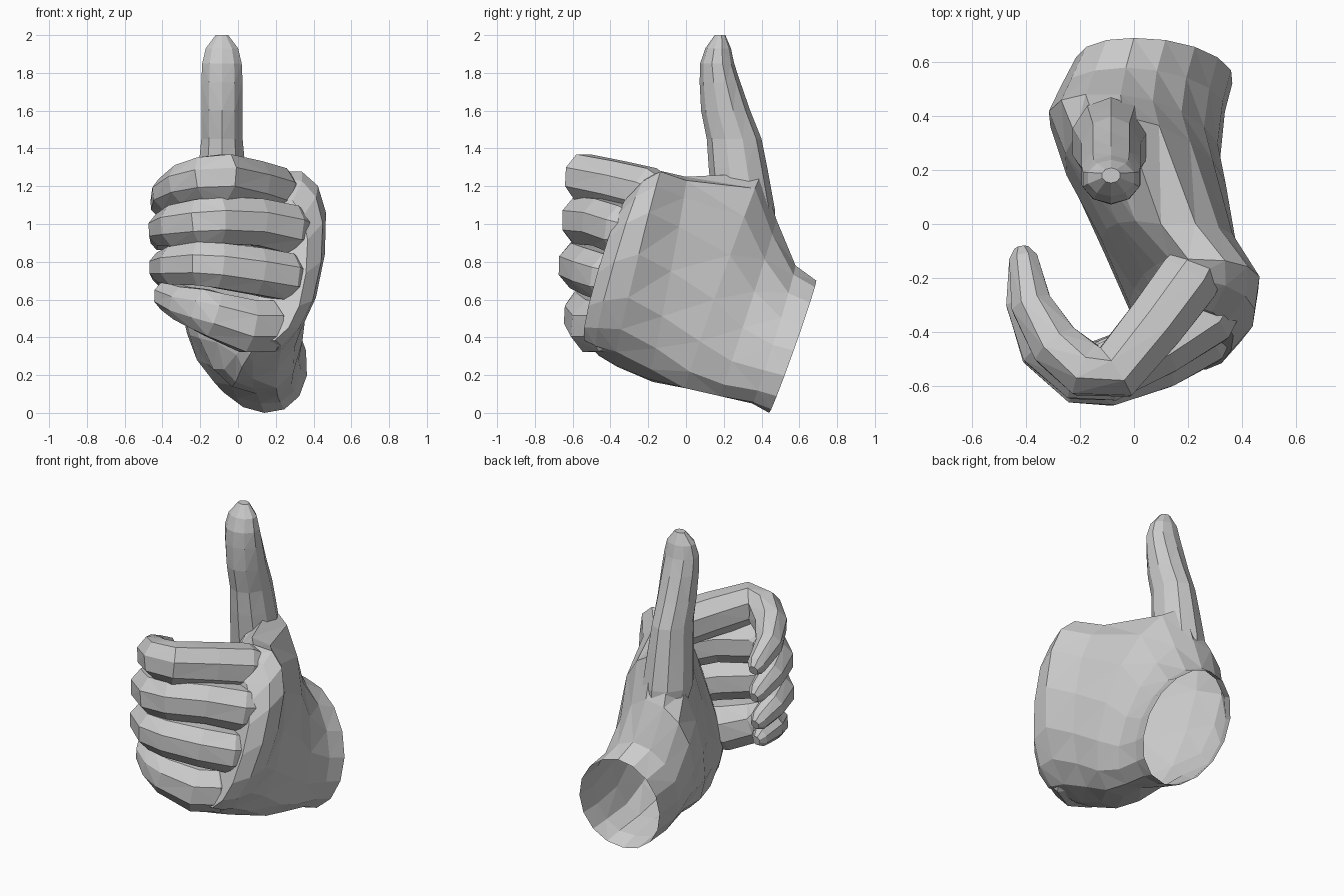
import bpy, bmesh, math
from mathutils import Vector

if "Cube" in bpy.data.objects:
    bpy.data.objects.remove(bpy.data.objects["Cube"])

grey = bpy.data.materials.new("plain grey")
grey.use_nodes = True
COLOUR = (0.6, 0.6, 0.6, 1)
grey.diffuse_color = COLOUR
grey.node_tree.nodes["Principled BSDF"].inputs["Base Color"].default_value = COLOUR


def loft(name, rings):
    """Skin a list of equal-sized point rings into a closed, flat-shaded mesh."""
    bm = bmesh.new()
    loops = [[bm.verts.new(p) for p in ring] for ring in rings]
    n = len(loops[0])
    for a, b in zip(loops, loops[1:]):
        for i in range(n):
            j = (i + 1) % n
            bm.faces.new((a[i], a[j], b[j], b[i]))
    bm.faces.new(loops[0][::-1])
    bm.faces.new(loops[-1])
    bmesh.ops.recalc_face_normals(bm, faces=bm.faces)
    bmesh.ops.triangulate(bm, faces=bm.faces)
    mesh = bpy.data.meshes.new(name)
    bm.to_mesh(mesh)
    bm.free()
    mesh.materials.append(grey)
    ob = bpy.data.objects.new(name, mesh)
    bpy.context.collection.objects.link(ob)
    return ob


def palm_ring(top, bottom, back, inner, power, n=16):
    """Rounded section between a top and bottom point, with back and inner side points."""
    top, bottom, back, inner = map(Vector, (top, bottom, back, inner))
    mid = (top + bottom) / 2
    pts = []
    for i in range(n):
        a = math.tau * i / n
        c, s = math.cos(a), math.sin(a)
        c = math.copysign(abs(c) ** power, c)
        s = math.copysign(abs(s) ** power, s)
        side = (back if s > 0 else inner) - mid
        pts.append(mid + (top - mid) * c + side * abs(s))
    return pts


def finger(name, path, radii, n=8):
    """Tapered tube along a curled path, slightly taller than deep, with a rounded tip."""
    pts = [Vector(p) for p in path]
    end = (pts[-1] - pts[-2]).normalized()
    pts.append(pts[-1] + end * radii[-1] * 0.7)
    radii = list(radii) + [radii[-1] * 0.5]
    rings = []
    for k, p in enumerate(pts):
        tangent = (pts[min(k + 1, len(pts) - 1)] - pts[max(k - 1, 0)]).normalized()
        side = tangent.cross(Vector((0, 0, 1))).normalized()
        up = side.cross(tangent)
        rings.append([p + (side * math.cos(a) * 0.95 + up * math.sin(a) * 1.08) * radii[k]
                      for a in (math.tau * (i + 0.5) / n for i in range(n))])
    return loft(name, rings)


# Palm, from the wrist to the knuckles
hand = loft("hand", [
    palm_ring((0, .69, .70), (.14, .44, 0), (.36, .57, .33), (-.21, .57, .36), 1),
    palm_ring((-.03, .58, .78), (.12, .35, .05), (.33, .46, .36), (-.27, .46, .42), 1),
    palm_ring((-.05, .48, 1.02), (.1, .18, .1), (.31, .3, .45), (-.31, .36, .6), .95),
    palm_ring((-.04, .40, 1.27), (.08, 0, .13), (.34, .15, .6), (-.25, .18, .62), .95),
    palm_ring((.1, 0, 1.25), (.08, -.2, .18), (.38, -.08, .75), (-.12, -.06, .6), .85),
    palm_ring((.2, -.13, 1.28), (.08, -.38, .26), (.46, -.25, .84), (0, -.24, .66), .85),
    palm_ring((.22, -.2, 1.25), (.1, -.47, .32), (.44, -.38, .8), (.06, -.34, .68), .85),
    palm_ring((.2, -.29, 1.16), (.1, -.52, .37), (.36, -.47, .74), (.12, -.41, .68), .85),
])

# Upright thumb: centre y, height, half width, half depth
THUMB = [(.37, .82, .1, .1), (.305, 1.08, .15, .165), (.275, 1.3, .13, .155),
         (.255, 1.45, .115, .145), (.21, 1.6, .115, .13), (.18, 1.75, .115, .108),
         (.165, 1.85, .11, .09), (.17, 1.93, .09, .068), (.18, 2, .035, .028)]
parts = [loft("thumb", [[(-.085 + rx * math.cos(a), y + ry * math.sin(a), z)
                         for a in (math.tau * (i + .5) / 10 for i in range(10))]
                        for y, z, rx, ry in THUMB])]

# Curled fingers
parts.append(finger(
    "index_finger",
    [(.27, -.1, 1.12), (.2, -.21, 1.17), (.08, -.37, 1.21), (-.07, -.55, 1.25),
     (-.18, -.54, 1.24), (-.29, -.45, 1.21), (-.38, -.3, 1.16), (-.41, -.13, 1.1)],
    (.1, .13, .125, .12, .115, .105, .085, .06)))
parts.append(finger(
    "middle_finger",
    [(.36, -.23, .95), (.27, -.34, .97), (.1, -.45, 1.01), (-.1, -.55, 1.02),
     (-.2, -.55, 1.01), (-.33, -.45, .99), (-.40, -.29, .97), (-.41, -.14, .92)],
    (.09, .13, .125, .125, .12, .11, .085, .06)))
parts.append(finger(
    "ring_finger",
    [(.33, -.3, .7), (.25, -.42, .72), (.1, -.5, .75), (-.1, -.57, .78),
     (-.2, -.57, .79), (-.34, -.46, .78), (-.40, -.3, .77), (-.40, -.17, .73)],
    (.09, .125, .125, .12, .115, .1, .08, .06)))
parts.append(finger(
    "little_finger",
    [(.22, -.33, .47), (.16, -.43, .46), (.05, -.49, .46), (-.13, -.54, .52),
     (-.2, -.53, .55), (-.3, -.47, .58), (-.38, -.33, .62), (-.38, -.21, .6)],
    (.09, .135, .14, .12, .11, .09, .075, .055)))

# Weld the thumb and fingers to the palm as one skin
for part in parts:
    weld = hand.modifiers.new("weld " + part.name, "BOOLEAN")
    weld.operation = "UNION"
    weld.solver = "EXACT"
    weld.use_self = True
    weld.object = part
welded = bpy.data.meshes.new_from_object(
    hand.evaluated_get(bpy.context.evaluated_depsgraph_get()))
hand.modifiers.clear()
hand.data = welded
for part in parts:
    bpy.data.objects.remove(part)

# Open the wrist
bm = bmesh.new()
bm.from_mesh(welded)
wrist, outward = Vector((.07, .565, .35)), Vector((0, .94, -.335))
bmesh.ops.delete(bm, context="FACES", geom=[
    f for f in bm.faces
    if all(abs((v.co - wrist).dot(outward)) < .03 for v in f.verts)])
bm.to_mesh(welded)
bm.free()
